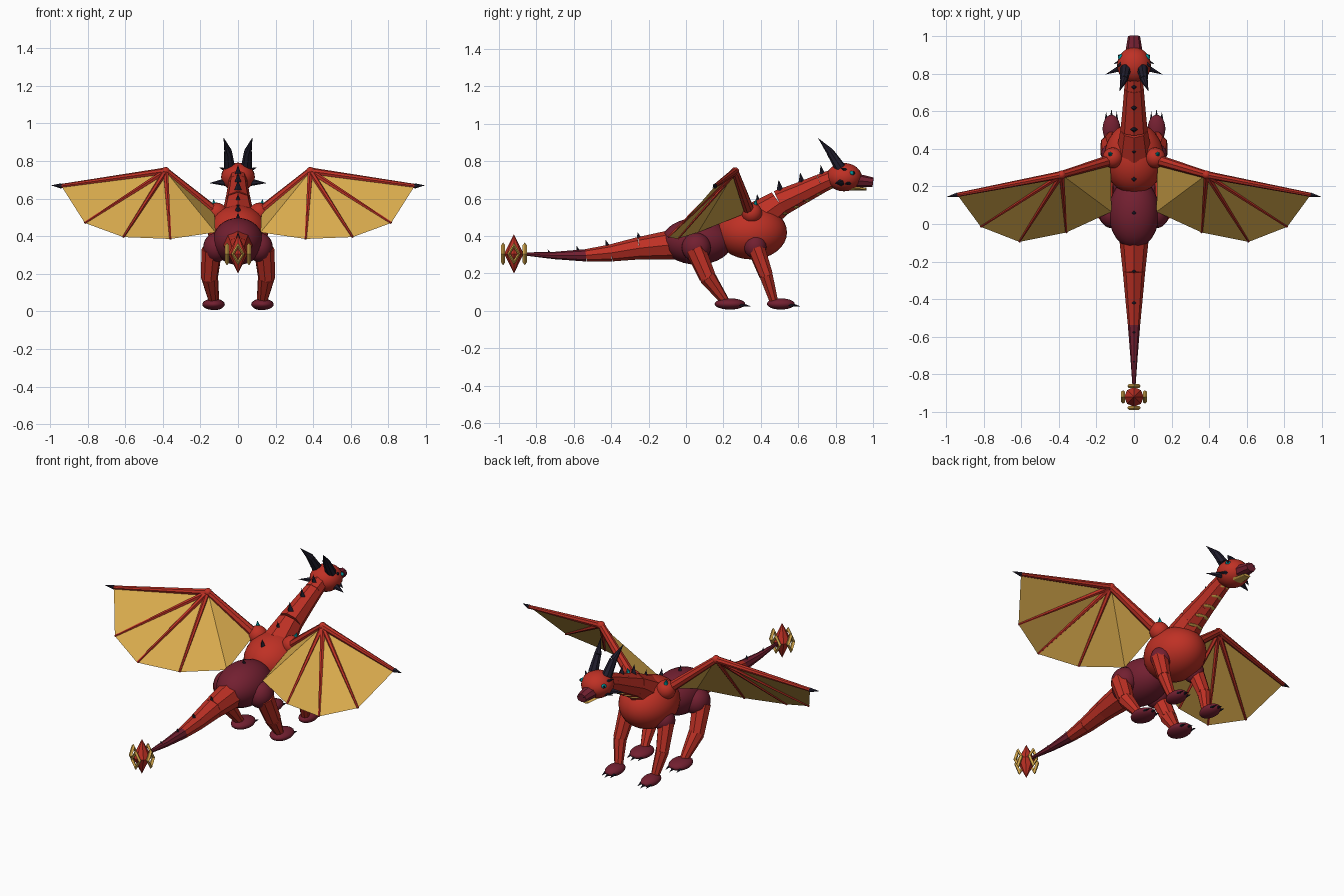
import bpy
import math
from mathutils import Vector

cube = bpy.data.objects.get("Cube")
if cube:
    bpy.data.objects.remove(cube, do_unlink=True)


def material(name, r, g, b):
    m = bpy.data.materials.new(name)
    m.use_nodes = True
    m.diffuse_color = (r, g, b, 1)
    m.node_tree.nodes["Principled BSDF"].inputs["Base Color"].default_value = (r, g, b, 1)
    return m


RED = material("scale red", 0.52, 0.03, 0.018)
MAROON = material("dark maroon", 0.17, 0.014, 0.03)
GOLD = material("membrane gold", 0.70, 0.41, 0.075)
BLACK = material("horn black", 0.014, 0.012, 0.025)
TEAL = material("gem teal", 0.0, 0.3, 0.33)


def finish(name, mat, smooth=False):
    ob = bpy.context.object
    ob.name = name
    ob.data.materials.append(mat)
    if smooth:
        bpy.ops.object.shade_smooth_by_angle(angle=math.radians(40))
    return ob


def ball(name, loc, radii, mat, segments=24):
    bpy.ops.mesh.primitive_uv_sphere_add(segments=segments, ring_count=segments // 2, location=loc)
    bpy.context.object.scale = radii
    bpy.ops.object.transform_apply(location=False, rotation=False, scale=True)
    return finish(name, mat, True)


def cone(name, a, b, r1, r2, mat, sides=8):
    a, b = Vector(a), Vector(b)
    d = b - a
    bpy.ops.mesh.primitive_cone_add(vertices=sides, radius1=r1, radius2=r2, depth=d.length,
                                    location=(a + b) / 2,
                                    rotation=d.to_track_quat('Z', 'Y').to_euler())
    return finish(name, mat)


def chain(name, stops, mats, sides=8):
    """Tapered segments through (point, radius) stops."""
    for i, ((a, ra), (b, rb)) in enumerate(zip(stops, stops[1:])):
        cone(f"{name}_{i + 1}", a, b, ra, rb, mats[i], sides)


# Body
ball("chest", (0, 0.35, 0.42), (0.16, 0.19, 0.145), RED, 32)
ball("hips", (0, 0.06, 0.372), (0.135, 0.19, 0.125), MAROON, 32)

# Neck and tail
chain("neck", [((0, 0.38, 0.49), 0.095), ((0, 0.5, 0.575), 0.072), ((0, 0.61, 0.627), 0.061),
               ((0, 0.72, 0.68), 0.052), ((0, 0.8, 0.715), 0.046)], [RED] * 4)
chain("tail", [((0, -0.02, 0.36), 0.085), ((0, -0.25, 0.335), 0.06), ((0, -0.4, 0.31), 0.046),
               ((0, -0.535, 0.297), 0.033), ((0, -0.7, 0.296), 0.02), ((0, -0.88, 0.305), 0.007)],
      [RED, RED, RED, MAROON, MAROON])

# Throat plates
for i in range(5):
    y, z = 0.52 + 0.06 * i, 0.522 + 0.035 * i
    w = 0.05 - 0.005 * i
    plate = ball("throat_plate", (0, y, z), (w, 0.026, 0.009), GOLD, 12)
    plate.rotation_euler.x = math.radians(-5)

# Tail gem in four diamond frames
gem = Vector((0, -0.92, 0.305))
for s in (1, -1):
    cone("tail_gem", gem, gem + Vector((0, 0, 0.105 * s)), 0.052, 0, RED)
for d in ((1, 0, 0), (-1, 0, 0), (0, 1, 0), (0, -1, 0)):
    v = Vector(d)
    bpy.ops.mesh.primitive_torus_add(major_segments=4, minor_segments=4, major_radius=0.034,
                                     minor_radius=0.011, location=gem + v * 0.058,
                                     rotation=v.to_track_quat('Z', 'Y').to_euler())
    bpy.context.object.scale = (0.8, 1.35, 1)
    finish("gem_frame", GOLD)

# Dorsal spikes: y, base height, length, radius
for y, z, h, r in ((0.73, 0.725, 0.055, 0.018), (0.62, 0.68, 0.06, 0.02), (0.505, 0.635, 0.065, 0.023),
                   (0.39, 0.555, 0.07, 0.024), (0.24, 0.53, 0.045, 0.017), (0.06, 0.49, 0.035, 0.013),
                   (-0.25, 0.388, 0.035, 0.012), (-0.42, 0.35, 0.03, 0.011),
                   (-0.575, 0.318, 0.03, 0.01), (-0.73, 0.308, 0.022, 0.007)):
    cone("dorsal_spike", (0, y, z), (0, y - 0.01, z + h), r, 0, BLACK, 4)

# Head
ball("head", (0, 0.845, 0.715), (0.09, 0.095, 0.076), RED)
cone("snout", (0, 0.88, 0.7), (0, 1.0, 0.688), 0.052, 0.032, MAROON).scale.y = 0.8
jaw = cone("lower_jaw", (0, 0.87, 0.657), (0, 0.965, 0.651), 0.04, 0.025, GOLD)
jaw.scale.y = 0.3

# Paired parts
for s, side in ((1, "left"), (-1, "right")):
    def p(x, y, z):
        return (s * x, y, z)

    # Face details
    ball(side + "_eye", p(0.07, 0.888, 0.737), (0.016, 0.016, 0.012), TEAL, 12)
    ball(side + "_pupil", p(0.079, 0.897, 0.738), (0.006, 0.006, 0.009), BLACK, 8)
    ball(side + "_nostril", p(0.016, 0.998, 0.698), (0.006, 0.005, 0.005), BLACK, 8)
    chain(side + "_horn", [(p(0.045, 0.825, 0.765), 0.03), (p(0.053, 0.77, 0.85), 0.021),
                           (p(0.077, 0.705, 0.925), 0)], [BLACK] * 2)
    cone(side + "_cheek_spike", p(0.07, 0.83, 0.687), p(0.153, 0.795, 0.682), 0.02, 0, BLACK, 6)
    cone(side + "_jaw_spike", p(0.06, 0.875, 0.685), p(0.11, 0.85, 0.678), 0.015, 0, BLACK, 6)
    cone(side + "_brow_spike", p(0.06, 0.86, 0.75), p(0.1, 0.825, 0.765), 0.013, 0, BLACK, 6)

    # Legs and feet
    ball(side + "_thigh", p(0.115, 0.055, 0.34), (0.07, 0.078, 0.078), MAROON)
    chain(side + "_rear_leg", [(p(0.14, 0.05, 0.33), 0.055), (p(0.152, 0.115, 0.18), 0.046),
                               (p(0.132, 0.21, 0.05), 0.024)], [RED] * 2)
    ball(side + "_rear_knee", p(0.152, 0.115, 0.18), (0.043,) * 3, RED, 12)
    ball(side + "_upper_arm", p(0.115, 0.37, 0.345), (0.06, 0.06, 0.065), MAROON)
    chain(side + "_front_leg", [(p(0.13, 0.375, 0.335), 0.048), (p(0.142, 0.428, 0.19), 0.038),
                                (p(0.122, 0.47, 0.05), 0.024)], [RED] * 2)
    ball(side + "_front_knee", p(0.142, 0.428, 0.19), (0.035,) * 3, RED, 12)
    for part, x, y, w, l in (("rear", 0.13, 0.235, 0.06, 0.082), ("front", 0.12, 0.507, 0.047, 0.074)):
        ball(f"{side}_{part}_foot", p(x, y, 0.037), (w, l, 0.03), MAROON)
        for k in (-1, 0, 1):
            cx, cy = x + k * w * 0.6, y + l * (0.95 - 0.2 * abs(k))
            cone(f"{side}_{part}_claw", p(cx, cy - 0.025, 0.035), p(cx, cy + 0.035, 0.024),
                 0.012, 0, BLACK, 6)

    # Wing shoulder with gem
    ball(side + "_wing_shoulder", p(0.113, 0.352, 0.523), (0.055,) * 3, RED)
    cone(side + "_shoulder_gem", p(0.125, 0.37, 0.565), p(0.132, 0.375, 0.598), 0.015, 0, TEAL, 6)

    # Wing bones
    root, elbow, tip = p(0.125, 0.34, 0.53), p(0.385, 0.262, 0.745), p(0.94, 0.155, 0.667)
    ends = [p(0.815, -0.015, 0.47), p(0.61, -0.095, 0.395), p(0.36, -0.045, 0.385)]
    cone(side + "_wing_arm", root, elbow, 0.03, 0.02, RED)
    cone(side + "_wing_spar", elbow, tip, 0.02, 0.011, RED)
    cone(side + "_wing_claw", tip, p(0.995, 0.145, 0.67), 0.014, 0, BLACK, 6)
    ball(side + "_wing_elbow", elbow, (0.023,) * 3, RED, 12)
    for e in ends:
        cone(side + "_wing_finger", elbow, e, 0.015, 0.006, RED, 6)

    # Membrane fan from the elbow
    rim = [tip] + ends + [p(0.12, 0.065, 0.42), root]
    me = bpy.data.meshes.new(side + "_wing_membrane")
    faces = [(0, i, i + 1) if s < 0 else (0, i + 1, i) for i in range(1, len(rim))]
    me.from_pydata([elbow] + rim, [], faces)
    me.materials.append(GOLD)
    bpy.context.collection.objects.link(bpy.data.objects.new(side + "_wing_membrane", me))
